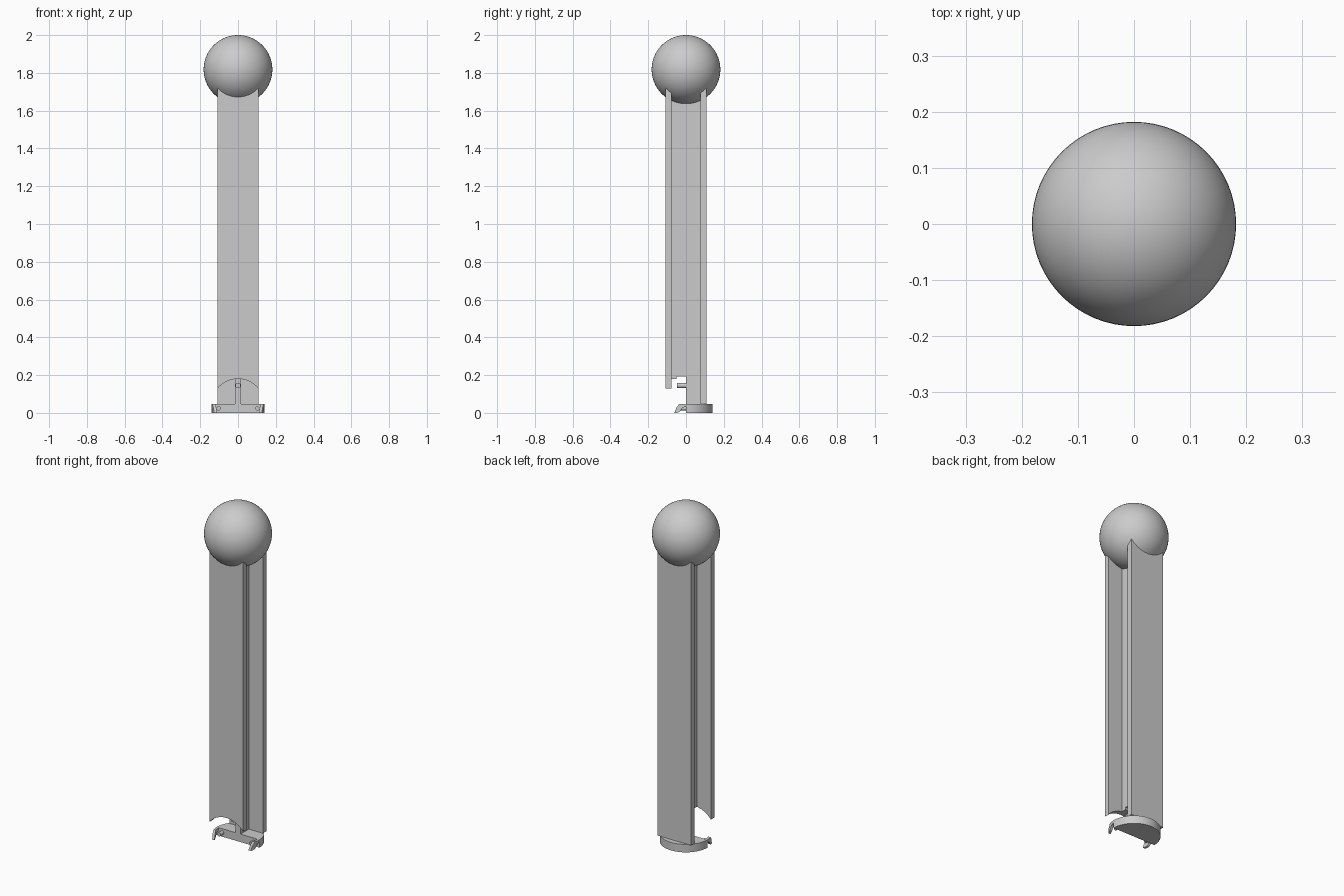
import bpy, bmesh, math
from mathutils import Matrix

if "Cube" in bpy.data.objects:
    bpy.data.objects.remove(bpy.data.objects["Cube"])

GREY = (0.6, 0.6, 0.6, 1)
mat = bpy.data.materials.new("plain grey")
mat.use_nodes = True
mat.diffuse_color = GREY
mat.node_tree.nodes["Principled BSDF"].inputs["Base Color"].default_value = GREY


def finish(name, bm, smooth=False):
    bmesh.ops.recalc_face_normals(bm, faces=bm.faces[:])
    mesh = bpy.data.meshes.new(name)
    bm.to_mesh(mesh)
    bm.free()
    mesh.materials.append(mat)
    obj = bpy.data.objects.new(name, mesh)
    bpy.context.collection.objects.link(obj)
    if smooth:
        bpy.ops.object.select_all(action="DESELECT")
        obj.select_set(True)
        bpy.context.view_layer.objects.active = obj
        bpy.ops.object.shade_smooth_by_angle(angle=math.radians(35))
    return obj


def prism(name, points, push, smooth=False):
    """Extrude a closed outline of 3D points along a vector."""
    bm = bmesh.new()
    face = bm.faces.new([bm.verts.new(p) for p in points])
    extruded = bmesh.ops.extrude_face_region(bm, geom=[face])["geom"]
    moved = [g for g in extruded if isinstance(g, bmesh.types.BMVert)]
    bmesh.ops.translate(bm, verts=moved, vec=push)
    return finish(name, bm, smooth)


def pin(name, x, z, radius, length):
    """Round peg standing out to the front from y = 0."""
    bm = bmesh.new()
    bmesh.ops.create_cone(bm, cap_ends=True, segments=24, radius1=radius,
                          radius2=radius, depth=length)
    bmesh.ops.transform(bm, verts=bm.verts[:], matrix=Matrix.Translation(
        (x, -length / 2, z)) @ Matrix.Rotation(math.pi / 2, 4, "X"))
    finish(name, bm, True)


R = 0.182       # ball radius
HALF = 0.109    # half width of the column
INNER = 0.077   # inner face of the flanges
TOP = 1.80      # column top, buried in the ball
BASE_R, BASE_H = 0.14, 0.047

# Ball
bm = bmesh.new()
bmesh.ops.create_uvsphere(bm, u_segments=64, v_segments=32, radius=R)
bmesh.ops.translate(bm, verts=bm.verts[:], vec=(0, 0, 2 - R))
finish("ball", bm, True)

# Front flange with an arched lower edge
arch = []
for i in range(25):
    x = -HALF + 2 * HALF * i / 24
    arch.append((x, -HALF, 0.04 + math.sqrt(BASE_R ** 2 - x * x)))
prism("front_flange", arch + [(HALF, -HALF, TOP), (-HALF, -HALF, TOP)],
      (0, HALF - INNER, 0), True)

# Back flange
prism("back_flange", [(-HALF, INNER, BASE_H), (HALF, INNER, BASE_H),
                      (HALF, INNER, TOP), (-HALF, INNER, TOP)],
      (0, HALF - INNER, 0))

# Central web, notched at the lower front
WEB = 0.017
outline = [(INNER, BASE_H), (INNER, TOP), (-INNER, TOP), (-INNER, 0.18),
           (-0.05, 0.18), (-0.05, 0.193), (0, 0.193), (0, BASE_H)]
prism("web", [(-WEB, y, z) for y, z in outline], (2 * WEB, 0, 0))
pin("web_pin", 0, 0.145, 0.014, 0.048)

# Half-round base plate
rim = [(BASE_R * math.cos(math.pi * i / 40), BASE_R * math.sin(math.pi * i / 40), 0)
       for i in range(41)]
prism("base_plate", rim, (0, 0, BASE_H), True)

# Curved hooks and small pegs at the front of the base: (y, bottom, top)
HOOK = [(0, 0.035, BASE_H), (-0.02, 0.025, BASE_H), (-0.035, 0.005, BASE_H),
        (-0.05, 0, 0.03), (-0.06, 0, 0.004)]
for side, label in ((1, "left"), (-1, "right")):
    bm = bmesh.new()
    loops = []
    for y, low, high in HOOK:
        loops.append([bm.verts.new((side * math.sqrt(r * r - y * y), y, z))
                      for r, z in ((BASE_R, low), (BASE_R, high),
                                   (BASE_R - 0.014, high), (BASE_R - 0.014, low))])
    for a, b in zip(loops, loops[1:]):
        for k in range(4):
            n = (k + 1) % 4
            bm.faces.new((a[k], a[n], b[n], b[k]))
    bm.faces.new(loops[0])
    bm.faces.new(loops[-1])
    finish(label + "_hook", bm)
    pin(label + "_peg", side * 0.103, 0.024, 0.011, 0.03)
